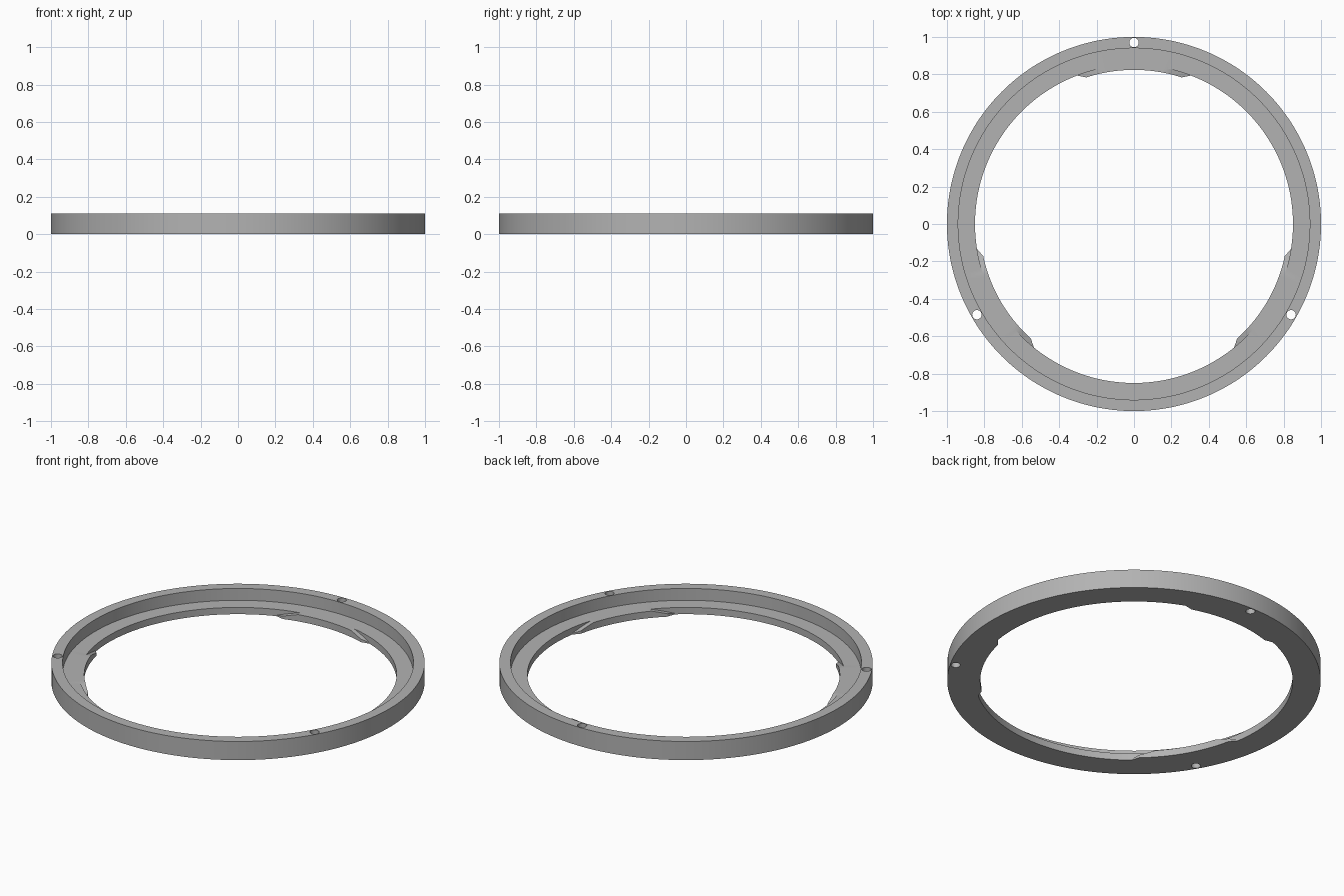
import bpy, bmesh
from math import radians, cos, sin

cube = bpy.data.objects.get("Cube")
if cube:
    bpy.data.objects.remove(cube, do_unlink=True)

HEIGHT, LEDGE = 0.11, 0.04
R_OUT, R_RIM, R_IN, R_TAB = 1.0, 0.94, 0.85, 0.824
TAB_CENTRES = (90, 210, 330)
RAMP_START, TAB_EDGE, TAB_END = 12, 18, 21   # degrees from a tab's centre
STEP = 1.5

grey = bpy.data.materials.new("grey")
grey.use_nodes = True
colour = (0.45, 0.45, 0.45, 1)
grey.diffuse_color = colour
grey.node_tree.nodes["Principled BSDF"].inputs["Base Color"].default_value = colour


def section(angle):
    """Ring cross-section, with a ramped tab near each tab centre."""
    off = min(abs((angle - c + 180) % 360 - 180) for c in TAB_CENTRES)
    r, z = R_IN, LEDGE
    if off <= TAB_END:
        r = R_TAB + (R_IN - R_TAB) * max(0, off - TAB_EDGE) / (TAB_END - TAB_EDGE)
        ramp = max(0, off - RAMP_START) / (TAB_END - RAMP_START)
        z = LEDGE - 0.034 * ramp
    return [(R_OUT, 0), (R_OUT, HEIGHT), (R_RIM, HEIGHT), (R_RIM, LEDGE),
            (R_IN, LEDGE), (R_IN, z), (r, z), (r, 0)]


# Stepped ring with three bayonet tabs
bm = bmesh.new()
columns = []
for i in range(int(360 / STEP)):
    a = i * STEP
    c, s = cos(radians(a)), sin(radians(a))
    columns.append([bm.verts.new((r * c, r * s, z)) for r, z in section(a)])
for i, col in enumerate(columns):
    nxt = columns[(i + 1) % len(columns)]
    for j in range(len(col)):
        k = (j + 1) % len(col)
        bm.faces.new((col[j], nxt[j], nxt[k], col[k]))
bmesh.ops.remove_doubles(bm, verts=bm.verts, dist=1e-5)
bmesh.ops.recalc_face_normals(bm, faces=bm.faces)
mesh = bpy.data.meshes.new("ring")
bm.to_mesh(mesh)
bm.free()
ring = bpy.data.objects.new("ring", mesh)
bpy.context.collection.objects.link(ring)
mesh.materials.append(grey)

# Through holes in the rim, one beside each tab
for a in TAB_CENTRES:
    bpy.ops.mesh.primitive_cylinder_add(
        vertices=32, radius=0.025, depth=0.4,
        location=(0.97 * cos(radians(a)), 0.97 * sin(radians(a)), 0.05))
    cutter = bpy.context.object
    cutter.name = "hole_cutter"
    cutter.hide_render = True
    cutter.data.materials.append(grey)
    mod = ring.modifiers.new("hole", "BOOLEAN")
    mod.operation, mod.solver, mod.object = "DIFFERENCE", "EXACT", cutter
    bpy.context.view_layer.objects.active = ring
    bpy.ops.object.modifier_apply(modifier=mod.name)
    bpy.data.objects.remove(cutter, do_unlink=True)

bpy.ops.object.select_all(action="DESELECT")
ring.select_set(True)
bpy.context.view_layer.objects.active = ring
bpy.ops.object.shade_smooth_by_angle(angle=radians(25))
